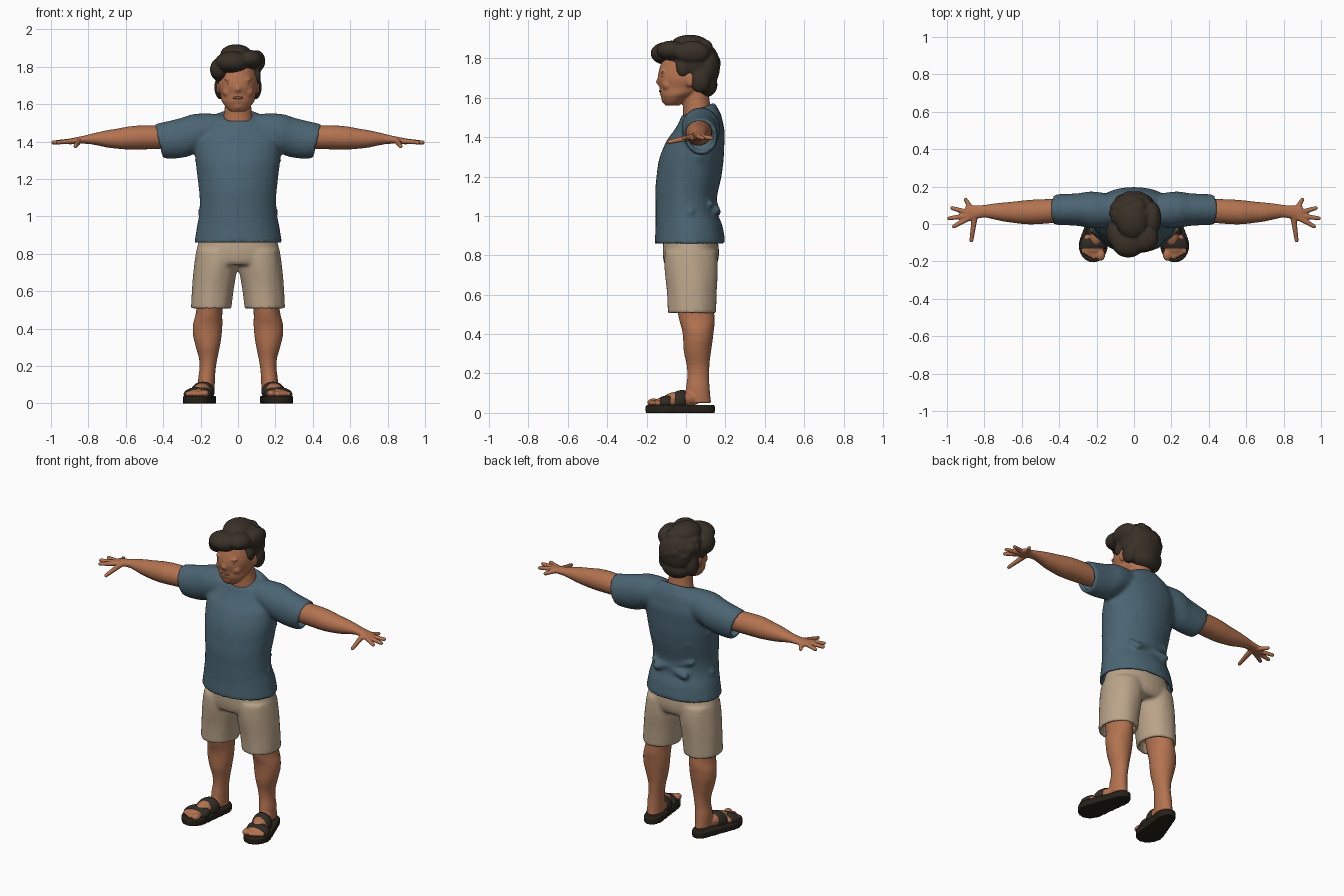
import bpy, bmesh, math, random
from mathutils import Vector, Matrix

random.seed(4)
if "Cube" in bpy.data.objects:
    bpy.data.objects.remove(bpy.data.objects["Cube"], do_unlink=True)


def material(name, *rgb):
    mat = bpy.data.materials.new(name)
    mat.use_nodes = True
    mat.diffuse_color = (*rgb, 1)
    shader = mat.node_tree.nodes["Principled BSDF"]
    shader.inputs["Base Color"].default_value = (*rgb, 1)
    shader.inputs["Roughness"].default_value = 0.8
    return mat


SKIN = material("skin", 0.45, 0.17, 0.08)
DARK_SKIN = material("dark skin", 0.27, 0.1, 0.05)
CLOTH = material("slate blue cloth", 0.07, 0.13, 0.17)
KHAKI = material("khaki cloth", 0.49, 0.37, 0.25)
HAIR = material("dark brown hair", 0.04, 0.03, 0.02)
STRAP = material("brown strap", 0.03, 0.025, 0.02)
SOLE = material("dark sole", 0.02, 0.016, 0.01)
SIDES = {"left": 1, "right": -1}


def smooth_rows(rows, steps=4):
    """Add in-between rows along a smooth curve through the given ones."""
    last = len(rows) - 1
    result = []
    for index in range(last):
        before, start, end, after = (Vector(rows[min(max(index + k, 0), last)])
                                     for k in (-1, 0, 1, 2))
        for step in range(steps):
            t = step / steps
            ease = t * t * (3 - 2 * t)
            leaving = start + (end - before) * t / 2
            arriving = end - (after - start) * (1 - t) / 2
            result.append(list(leaving.lerp(arriving, ease)))
    return result + [list(rows[last])]


def pocket(row, depth, wall=0.02):
    """Inner rim and floor of a garment opening."""
    along, a, b, radius_a, radius_b = row
    inner = [a, b, radius_a - wall, radius_b - wall]
    return [[along, *inner], [along + depth, *inner]]


class Part:
    """Collects overlapping volumes and turns them into one object."""

    def __init__(self, name, mat, side=1):
        self.name, self.mat, self.side = name, mat, side
        self.mesh = bmesh.new()

    def loft(self, axis, rows, side=1, open_start=0, open_end=0, tilt=0, ripple=0, count=32):
        """Closed skin through ellipses (along, centre a, centre b, radius a, radius b)."""
        side *= self.side
        rows = smooth_rows(rows)
        first, length = rows[0][0], rows[-1][0] - rows[0][0]
        if open_start:
            rows = pocket(rows[0], open_start)[::-1] + rows
        if open_end:
            rows = rows + pocket(rows[-1], open_end)
        rings = []
        for along, a, b, radius_a, radius_b in rows:
            lean = tilt * max(0, (along - first) / length) ** 8
            ring = []
            for i in range(count):
                angle = math.tau * i / count
                wave = 1 + ripple * math.sin(7 * angle + 9 * along)
                u = a + radius_a * wave * math.cos(angle)
                v = radius_b * wave * math.sin(angle)
                w = along + lean * v
                v += b
                x, y, z = {"x": (w, u, v), "y": (u, w, v), "z": (u, v, w)}[axis]
                ring.append(self.mesh.verts.new((x * side, y, z)))
            rings.append(ring)
        for low, high in zip(rings, rings[1:]):
            for i in range(count):
                self.mesh.faces.new((low[i - 1], low[i], high[i], high[i - 1]))
        self.mesh.faces.new(rings[0])
        self.mesh.faces.new(rings[-1])

    def blob(self, centre, size, side=1, turn=0):
        side *= self.side
        x, y, z = centre
        place = (Matrix.Translation((x * side, y, z)) @ Matrix.Rotation(turn * side, 4, "Z")
                 @ Matrix.Diagonal((*size, 1)))
        bmesh.ops.create_uvsphere(self.mesh, u_segments=24, v_segments=16, radius=1, matrix=place)

    def rod(self, start, end, thick, thin, side=1):
        """Tapered rod with round ends."""
        mirror = Matrix.Diagonal((side * self.side, 1, 1))
        p, q = mirror @ Vector(start), mirror @ Vector(end)
        turn = (q - p).to_track_quat("Z", "Y").to_matrix().to_4x4()
        bmesh.ops.create_cone(self.mesh, cap_ends=True, segments=16, radius1=thick, radius2=thin,
                              depth=(q - p).length, matrix=Matrix.Translation((p + q) / 2) @ turn)
        self.blob(start, [thick] * 3, side)
        self.blob(end, [thin] * 3, side)

    def finish(self, voxel=0, soften=4):
        """Make the object, fusing its volumes into one soft skin if a voxel size is given."""
        bmesh.ops.recalc_face_normals(self.mesh, faces=self.mesh.faces)
        data = bpy.data.meshes.new(self.name)
        self.mesh.to_mesh(data)
        self.mesh.free()
        data.materials.append(self.mat)
        data.shade_smooth()
        shape = bpy.data.objects.new(self.name, data)
        bpy.context.collection.objects.link(shape)
        if voxel:
            fuse = shape.modifiers.new("fuse", "REMESH")
            fuse.mode = "VOXEL"
            fuse.voxel_size = voxel
            fuse.use_smooth_shade = True
            soft = shape.modifiers.new("soften", "SMOOTH")
            soft.iterations = soften


# Shirt: torso open at hem and collar, open sleeves, a few folds
shirt = Part("shirt", CLOTH)
shirt.loft("z", [(0.86, 0, 0.02, 0.235, 0.18), (0.95, 0, 0.015, 0.22, 0.17), (1.06, 0, 0, 0.205, 0.155),
                 (1.2, 0, 0.015, 0.215, 0.165), (1.35, 0, 0.04, 0.23, 0.155), (1.45, 0, 0.065, 0.22, 0.125),
                 (1.52, 0, 0.065, 0.15, 0.095), (1.54, 0, 0.055, 0.1, 0.085)],
           open_start=0.06, open_end=-0.04, tilt=0.4, ripple=0.006)
for side in SIDES.values():
    shirt.loft("x", [(0.06, 0.07, 1.47, 0.07, 0.07), (0.2, 0.075, 1.45, 0.097, 0.1),
                     (0.3, 0.077, 1.42, 0.087, 0.107), (0.425, 0.077, 1.403, 0.082, 0.09)],
               side, open_end=-0.05, tilt=0.23)
    shirt.rod((0.2, 0.06, 1.3), (0.12, 0.15, 1.22), 0.03, 0.012, side)
    shirt.rod((0.19, 0.02, 1.02), (0.08, 0.13, 0.98), 0.026, 0.016, side)
shirt.rod((-0.13, 0.13, 1.1), (0.1, 0.15, 1.03), 0.014, 0.024)
shirt.rod((-0.1, 0.155, 1.02), (0.14, 0.125, 1.06), 0.024, 0.014)
shirt.finish(voxel=0.01, soften=6)

# Shorts: hips and two open legs
shorts = Part("shorts", KHAKI)
shorts.loft("z", [(0.92, 0, 0.02, 0.19, 0.13), (0.8, 0, 0.025, 0.225, 0.143), (0.74, 0, 0.02, 0.205, 0.12)])
for side in SIDES.values():
    shorts.loft("z", [(0.505, 0.144, 0.03, 0.108, 0.123), (0.62, 0.134, 0.03, 0.112, 0.127),
                      (0.74, 0.118, 0.027, 0.116, 0.136), (0.82, 0.112, 0.025, 0.11, 0.13)],
                side, open_start=0.07, ripple=0.01)
shorts.finish(voxel=0.01, soften=5)

# Head with neck, nose, chin, ears, brows and cheeks
head = Part("head", SKIN)
head.loft("z", [(1.56, 0, -0.07, 0.04, 0.035), (1.6, 0, -0.055, 0.077, 0.07), (1.65, 0, -0.02, 0.094, 0.114),
                (1.75, 0, 0.005, 0.105, 0.14), (1.88, 0, 0.01, 0.06, 0.08)])
head.loft("z", [(1.45, 0, 0.06, 0.1, 0.08), (1.55, 0, 0.055, 0.075, 0.07), (1.66, 0, 0.04, 0.068, 0.07)])
head.rod((0, -0.122, 1.725), (0, -0.137, 1.68), 0.011, 0.016)
head.blob((0, -0.1, 1.59), (0.03, 0.025, 0.022))
for side in SIDES.values():
    head.blob((0.103, 0.02, 1.69), (0.014, 0.024, 0.036), side)
    head.blob((0.042, -0.115, 1.733), (0.032, 0.017, 0.011), side)
    head.blob((0.05, -0.092, 1.665), (0.034, 0.03, 0.03), side)
head.finish(voxel=0.006)

# Lips and eyes
lips = Part("lips", DARK_SKIN)
lips.blob((0, -0.13, 1.634), (0.028, 0.008, 0.007))
lips.finish()
for label, side in SIDES.items():
    eye = Part(label + "_eye", DARK_SKIN, side)
    eye.blob((0.041, -0.119, 1.708), (0.019, 0.008, 0.007))
    eye.finish()

# Hair: scalp, fringe, temple, crown and nape masses, then small curls
hair = Part("hair", HAIR)
hair.blob((0, 0.035, 1.78), (0.122, 0.13, 0.12))
hair.blob((-0.03, -0.1, 1.825), (0.09, 0.08, 0.058))
hair.blob((0.06, -0.075, 1.84), (0.07, 0.075, 0.05))
hair.blob((-0.1, -0.05, 1.785), (0.05, 0.075, 0.062))
hair.blob((-0.01, 0.02, 1.866), (0.085, 0.1, 0.054))
hair.blob((0.1, 0.03, 1.83), (0.046, 0.09, 0.058))
hair.blob((0, 0.105, 1.76), (0.11, 0.068, 0.11))
hair.blob((0, 0.1, 1.665), (0.092, 0.06, 0.062))
for side in SIDES.values():
    hair.blob((0.092, 0.072, 1.69), (0.035, 0.052, 0.065), side)
    hair.blob((0.1, -0.015, 1.75), (0.022, 0.035, 0.045), side)
for curl in range(60):
    out = Vector([random.gauss(0, 1) for axis in "xyz"]).normalized()
    over_face = out.y < -0.1 and out.z < 0.5
    over_ear = abs(out.x) > 0.7 and out.z < 0.1
    if out.z > -0.75 and not over_face and not over_ear:
        size = [random.uniform(0.025, 0.04) for axis in "xyz"]
        hair.blob(Vector((0, 0.04, 1.775)) + out * 0.105, size)
hair.finish(voxel=0.007)

for label, side in SIDES.items():
    # Arm and hand, fingers fanned out from the palm
    arm = Part(label + "_arm", SKIN, side)
    arm.loft("x", [(0.34, 0.077, 1.42, 0.055, 0.055), (0.5, 0.066, 1.422, 0.066, 0.064),
                   (0.65, 0.063, 1.415, 0.056, 0.053), (0.75, 0.067, 1.414, 0.042, 0.035),
                   (0.82, 0.066, 1.41, 0.034, 0.022), (0.9, 0.054, 1.402, 0.046, 0.014)])
    for degrees, reach, drop in ((-82, 0.14, 0.03), (-29, 0.13, 0.01), (-8, 0.14, 0.01),
                                 (16, 0.127, 0.01), (58, 0.095, 0.01)):
        angle = math.radians(degrees)
        tip = (0.85 + reach * math.cos(angle), 0.05 + reach * math.sin(angle), 1.405 - drop)
        arm.rod((0.85, 0.05, 1.405), tip, 0.017, 0.011)
    arm.finish(voxel=0.005)

    # Leg, foot and a fan of toes
    leg = Part(label + "_leg", SKIN, side)
    leg.loft("z", [(0.05, 0.168, 0.06, 0.044, 0.068), (0.13, 0.168, 0.06, 0.045, 0.06),
                   (0.22, 0.16, 0.062, 0.046, 0.056), (0.31, 0.162, 0.058, 0.066, 0.069),
                   (0.41, 0.163, 0.061, 0.079, 0.079), (0.5, 0.153, 0.052, 0.07, 0.092),
                   (0.64, 0.148, 0.04, 0.08, 0.09)])
    leg.blob((0.187, -0.02, 0.07), (0.05, 0.1, 0.04), turn=0.25)
    leg.blob((0.213, -0.1, 0.053), (0.063, 0.065, 0.027), turn=0.2)
    leg.blob((0.178, -0.165, 0.053), (0.024, 0.032, 0.02))
    for toe in range(4):
        leg.blob((0.211 + 0.019 * toe, -0.167 + 0.011 * toe, 0.05), (0.013, 0.026, 0.015), turn=0.3)
    leg.finish(voxel=0.006, soften=3)

    # Sandal sole: hull around a heel disc and a ball disc
    sole = Part(label + "_sole", SOLE, side)
    for x, y, width, length in ((0.17, 0.08, 0.053, 0.067), (0.218, -0.115, 0.077, 0.09)):
        place = Matrix.Translation((x * side, y, 0.02)) @ Matrix.Diagonal((width, length, 1, 1))
        bmesh.ops.create_cone(sole.mesh, cap_ends=True, segments=32, radius1=1, radius2=1,
                              depth=0.04, matrix=place)
    hull = bmesh.ops.convex_hull(sole.mesh, input=sole.mesh.verts)
    inside = {v for v in hull["geom_interior"] if isinstance(v, bmesh.types.BMVert)}
    bmesh.ops.delete(sole.mesh, geom=list(inside), context="VERTS")
    sole.finish(voxel=0.006, soften=3)

    # Two broad straps over the foot
    for name, y, x, z, width, height in (("front_strap", -0.105, 0.214, 0.05, 0.075, 0.037),
                                         ("rear_strap", -0.03, 0.19, 0.06, 0.063, 0.055)):
        strap = Part(label + "_" + name, STRAP, side)
        strap.loft("y", [(y + edge * 0.027, x - edge * 0.006, z + edge * 0.004,
                          width - abs(edge) * 0.005, height - abs(edge) * 0.005)
                         for edge in (-1, 0, 1)])
        strap.finish()
